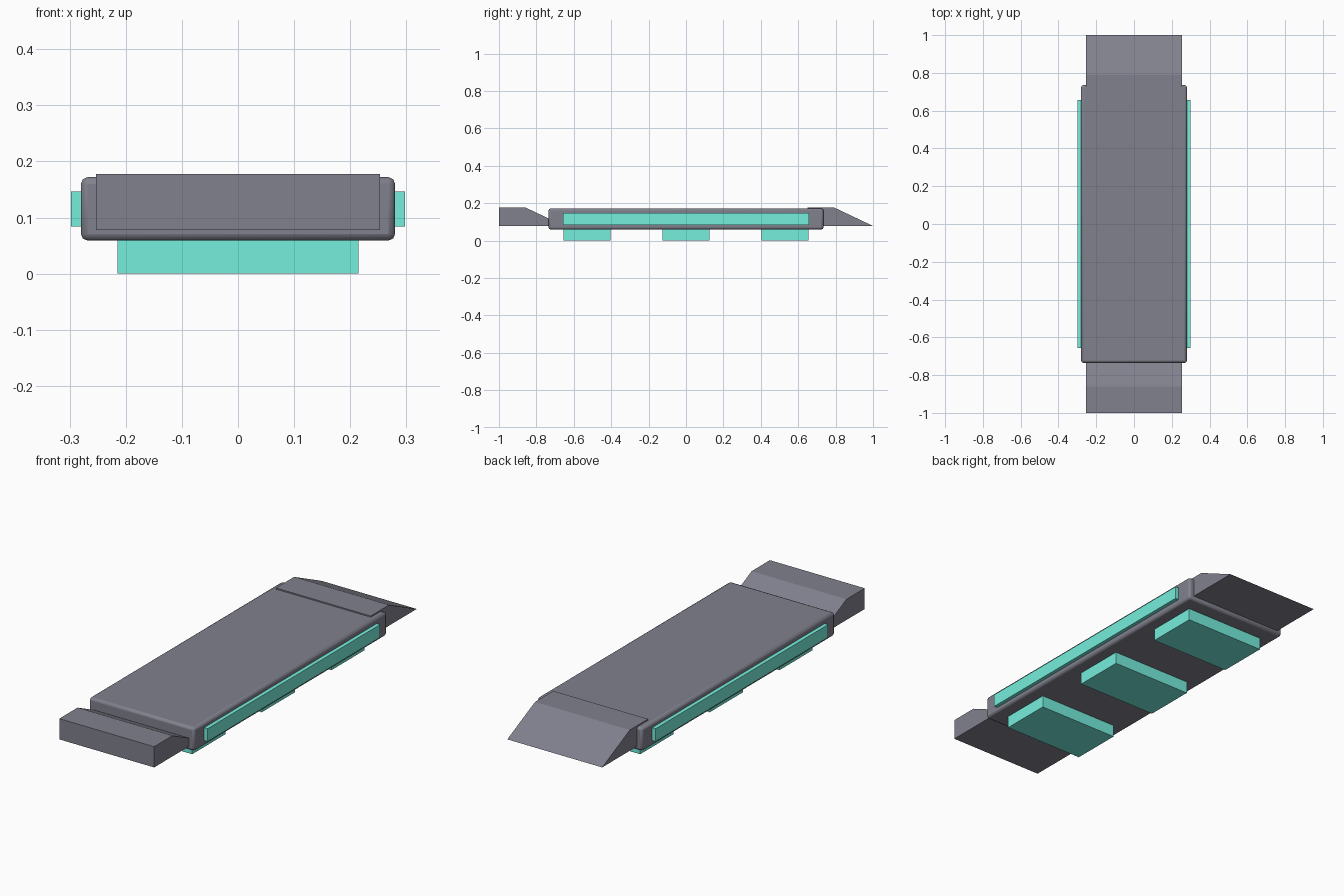
import bpy, bmesh, math

if "Cube" in bpy.data.objects:
    bpy.data.objects.remove(bpy.data.objects["Cube"])


def material(name, color):
    m = bpy.data.materials.new(name)
    m.diffuse_color = (*color, 1)
    m.use_nodes = True
    m.node_tree.nodes["Principled BSDF"].inputs["Base Color"].default_value = m.diffuse_color
    return m


metal = material("dark_metal", (0.22, 0.22, 0.27))
glow = material("teal_glow", (0.18, 0.86, 0.72))


def finish(name, bm, mat):
    bmesh.ops.recalc_face_normals(bm, faces=bm.faces)
    mesh = bpy.data.meshes.new(name)
    bm.to_mesh(mesh)
    bm.free()
    mesh.materials.append(mat)
    ob = bpy.data.objects.new(name, mesh)
    bpy.context.collection.objects.link(ob)
    return ob


def box(name, lo, hi, mat):
    bm = bmesh.new()
    bmesh.ops.create_cube(bm, size=1)
    for v in bm.verts:
        v.co = [(a + b) / 2 + c * (b - a) for a, b, c in zip(lo, hi, v.co)]
    return finish(name, bm, mat)


def wedge(name, y0, mat):
    # side profile (y, z) extruded across the width
    profile = [(0, 0.078), (0, 0.178), (0.139, 0.178), (0.35, 0.078)]
    bm = bmesh.new()
    face = bm.faces.new([bm.verts.new((-0.253, y0 + y, z)) for y, z in profile])
    ext = bmesh.ops.extrude_face_region(bm, geom=[face])
    for v in ext["geom"]:
        if isinstance(v, bmesh.types.BMVert):
            v.co.x = 0.253
    return finish(name, bm, mat)


# main slab with softened edges
body = box("body", (-0.28, -0.735, 0.059), (0.28, 0.735, 0.172), metal)
bev = body.modifiers.new("soft_edges", 'BEVEL')
bev.width = 0.012
bev.segments = 2
bpy.context.view_layer.objects.active = body
body.select_set(True)
bpy.ops.object.shade_smooth_by_angle(angle=math.radians(50))

# end blocks, both sloping toward the back
wedge("front_wedge", -1.0, metal)
wedge("back_wedge", 0.65, metal)

# glowing side strips
for side, x in (("left", -0.274), ("right", 0.274)):
    box(side + "_strip", (x - 0.024, -0.657, 0.084), (x + 0.024, 0.657, 0.146), glow)

# glowing pads underneath
for label, y in (("front", -0.53), ("middle", 0), ("back", 0.53)):
    box(label + "_pad", (-0.215, y - 0.126, 0), (0.215, y + 0.126, 0.075), glow)
